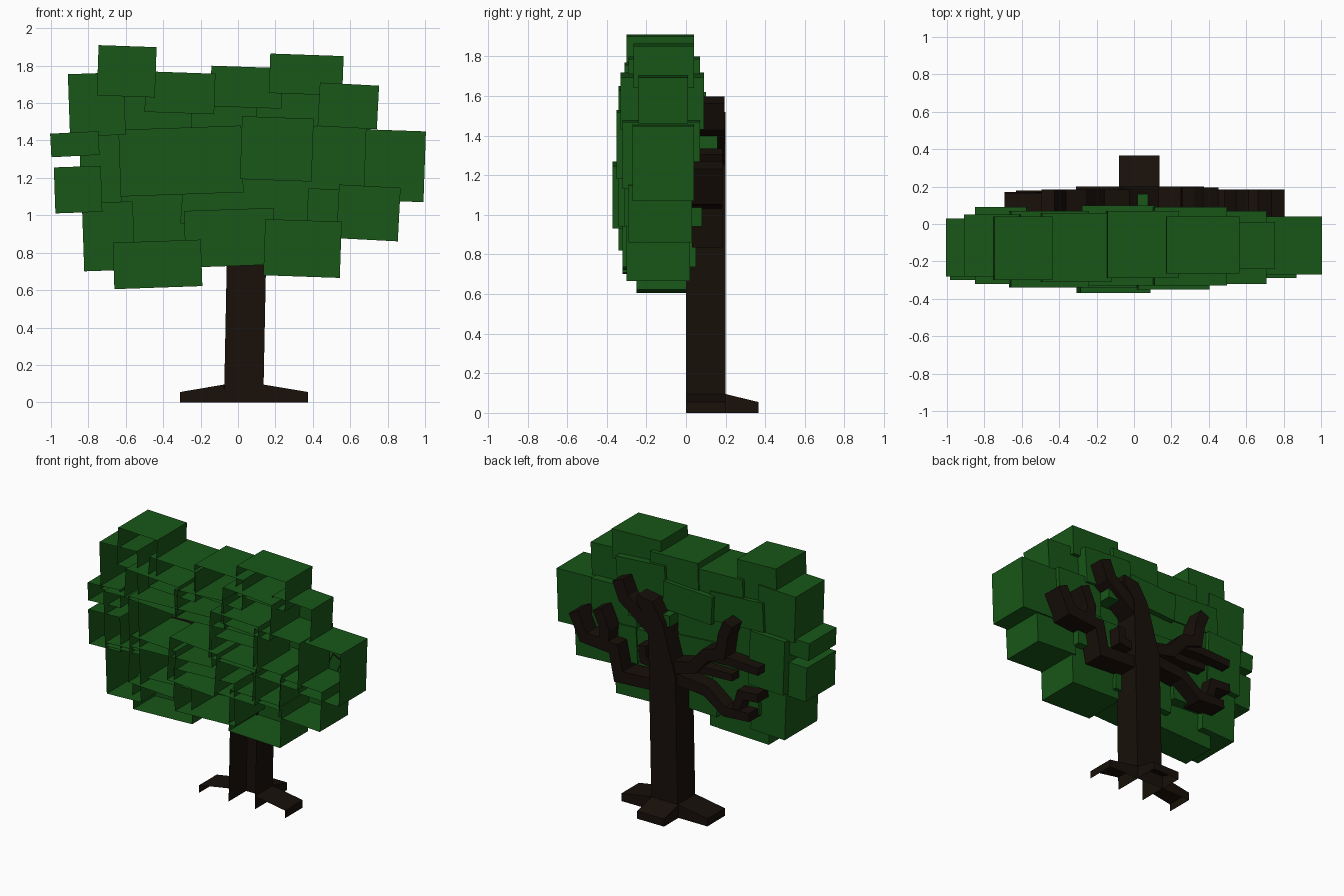
import bpy
from math import cos, sin, radians
from mathutils import Vector


def material(name, rgb):
    m = bpy.data.materials.new(name)
    m.diffuse_color = (*rgb, 1)
    return m


GREEN = material("leaf_green", (0.009, 0.095, 0.009))
BROWN = material("bark_brown", (0.009, 0.005, 0.003))


def make(name, verts, faces, mat):
    me = bpy.data.meshes.new(name)
    me.from_pydata(verts, [], faces)
    me.materials.append(mat)
    ob = bpy.data.objects.new(name, me)
    bpy.context.collection.objects.link(ob)
    return ob


def prism(name, poly, y0, y1, mat, skip=()):
    """Counter-clockwise x-z outline pushed back from y0 to y1, open at the front."""
    n = len(poly)
    verts = [(x, y0, z) for x, z in poly] + [(x, y1, z) for x, z in poly]
    faces = [(i, i + n, (i + 1) % n + n, (i + 1) % n) for i in range(n) if i not in skip]
    faces.append(tuple(range(2 * n - 1, n - 1, -1)))
    return make(name, verts, faces, mat)


def leaf(i, x0, x1, z0, z1, y0, y1, rot):
    cx, cz, c, s = (x0 + x1) / 2, (z0 + z1) / 2, cos(radians(rot)), sin(radians(rot))
    hx, hz, t = (x1 - x0) / 2, (z1 - z0) / 2, abs(s)
    hx, hz = hx - hz * t, hz - hx * t
    poly = [(cx + u * hx * c - v * hz * s, cz + u * hx * s + v * hz * c)
            for u, v in ((-1, -1), (1, -1), (1, 1), (-1, 1))]
    prism(f"foliage_block_{i:02d}", poly, y0, y1, GREEN)


def branch(name, path, w0, w1, y0, y1):
    """Mitred branch along an x-z path, tapering from w0 to w1, open at the front."""
    p = [Vector(q) for q in path]
    n = len(p)
    verts = []
    for i, q in enumerate(p):
        a = (q - p[i - 1]).normalized() if i else None
        b = (p[i + 1] - q).normalized() if i < n - 1 else None
        d = ((a or b) + (b or a)).normalized()
        k = max(0.6, d.dot(a or b))
        off = Vector((-d.y, d.x)) / k * (w0 + (w1 - w0) * i / (n - 1)) / 2
        l, r = q + off, q - off
        verts += [(l.x, y0, l.y), (r.x, y0, r.y), (r.x, y1, r.y), (l.x, y1, l.y)]
    faces = []
    for i in range(n - 1):
        for j in (1, 2, 3):       # lower wall, back, upper wall
            k = (j + 1) % 4
            faces.append((4 * i + j, 4 * i + k, 4 * i + 4 + k, 4 * i + 4 + j))
    e = 4 * (n - 1)
    faces.append((e, e + 1, e + 2, e + 3))
    make(name, verts, faces, BROWN)


# trunk, open underneath
prism("trunk", [(-.075, 0), (.135, 0), (.155, 1.0), (.165, 1.36), (.26, 1.47), (.25, 1.52),
                (.13, 1.5), (.05, 1.37), (-.055, 1.0)], 0, .2, BROWN, skip=(0,))

# roots: two sideways wedges and one at the back, open underneath
prism("root_left", [(-.31, 0), (-.075, 0), (-.075, .095), (-.31, .055)], 0, .2, BROWN, skip=(0, 1))
prism("root_right", [(.135, 0), (.375, 0), (.375, .055), (.135, .095)], 0, .2, BROWN, skip=(0, 3))
a, b = -.08, .135
make("root_back", [(a, .2, 0), (b, .2, 0), (a, .365, 0), (b, .365, 0),
                   (a, .2, .095), (b, .2, .095), (a, .365, .055), (b, .365, .055)],
     [(4, 5, 7, 6), (2, 6, 7, 3), (0, 4, 6, 2), (1, 3, 7, 5)], BROWN)

# branches
branch("branch_top", [(.11, 1.27), (.29, 1.41), (.36, 1.46), (.41, 1.58)], .09, .09, .05, .195)
branch("branch_right", [(.08, .9), (.41, .88), (.45, 1.07), (.69, 1.09), (.77, 1.25)], .085, .08, .03, .185)
branch("branch_right_fork", [(.53, 1.07), (.52, 1.19), (.58, 1.32)], .075, .075, .05, .185)
branch("branch_right_stub", [(.1, 1.02), (.23, 1.04), (.24, 1.14)], .06, .06, .04, .16)
branch("branch_left_upper", [(0, 1.06), (-.18, 1.1), (-.28, 1.22), (-.4, 1.26), (-.42, 1.39), (-.46, 1.49)],
       .085, .075, .04, .185)
branch("branch_left_middle", [(-.26, 1.2), (-.45, 1.21), (-.69, 1.2)], .06, .055, .04, .165)
branch("branch_left_twig", [(-.16, 1.09), (-.48, 1.1)], .055, .05, .04, .16)
branch("branch_left_lower", [(.02, .99), (-.28, .96), (-.43, .85), (-.63, .86)], .085, .06, .03, .18)
branch("branch_left_fork", [(-.51, .86), (-.55, 1.0), (-.69, 1.01)], .06, .06, .04, .17)

# foliage blocks: x range, z range, y range, tilt
FOLIAGE = [
    "-.755 -.435 1.63 1.91 -.30 .04 -2", "-.91 -.60 1.42 1.765 -.28 .05 2",
    "-.50 -.12 1.54 1.77 -.31 .06 -2", "-.15 .24 1.57 1.80 -.29 .07 -2",
    ".165 .565 1.64 1.865 -.265 .04 -2", ".425 .755 1.46 1.71 -.24 .01 -3",
    ".09 .50 1.43 1.72 -.33 .09 -4", "-.67 -.24 1.42 1.65 -.34 .07 -3",
    "-.28 .12 1.40 1.62 -.33 .10 3", ".01 .405 1.18 1.53 -.35 .03 -2",
    ".67 1.005 1.07 1.46 -.27 .04 -2", ".34 .71 1.13 1.48 -.32 .07 -2",
    ".525 .87 .86 1.165 -.29 .03 -3", ".135 .555 .665 .98 -.30 .02 -2",
    "-.67 -.19 .605 .87 -.25 0 2", "-.835 -.55 .70 1.075 -.32 .05 2",
    "-.985 -.725 1.01 1.265 -.30 .03 2", "-1.005 -.74 1.31 1.45 -.28 .03 3",
    "-.85 -.56 1.04 1.44 -.32 .09 2", "-.64 .03 1.10 1.48 -.34 .06 2",
    "-.64 -.26 .82 1.18 -.34 .08 -3", "-.31 .09 .93 1.27 -.37 .07 -4",
    ".06 .38 .94 1.21 -.34 .07 -2", "-.29 .20 .72 1.04 -.32 .05 2",
    ".33 .56 .94 1.21 -.31 .08 -3", ".02 .35 1.33 1.41 -.30 .16 0",
]
for i, row in enumerate(FOLIAGE):
    leaf(i + 1, *map(float, row.split()))
